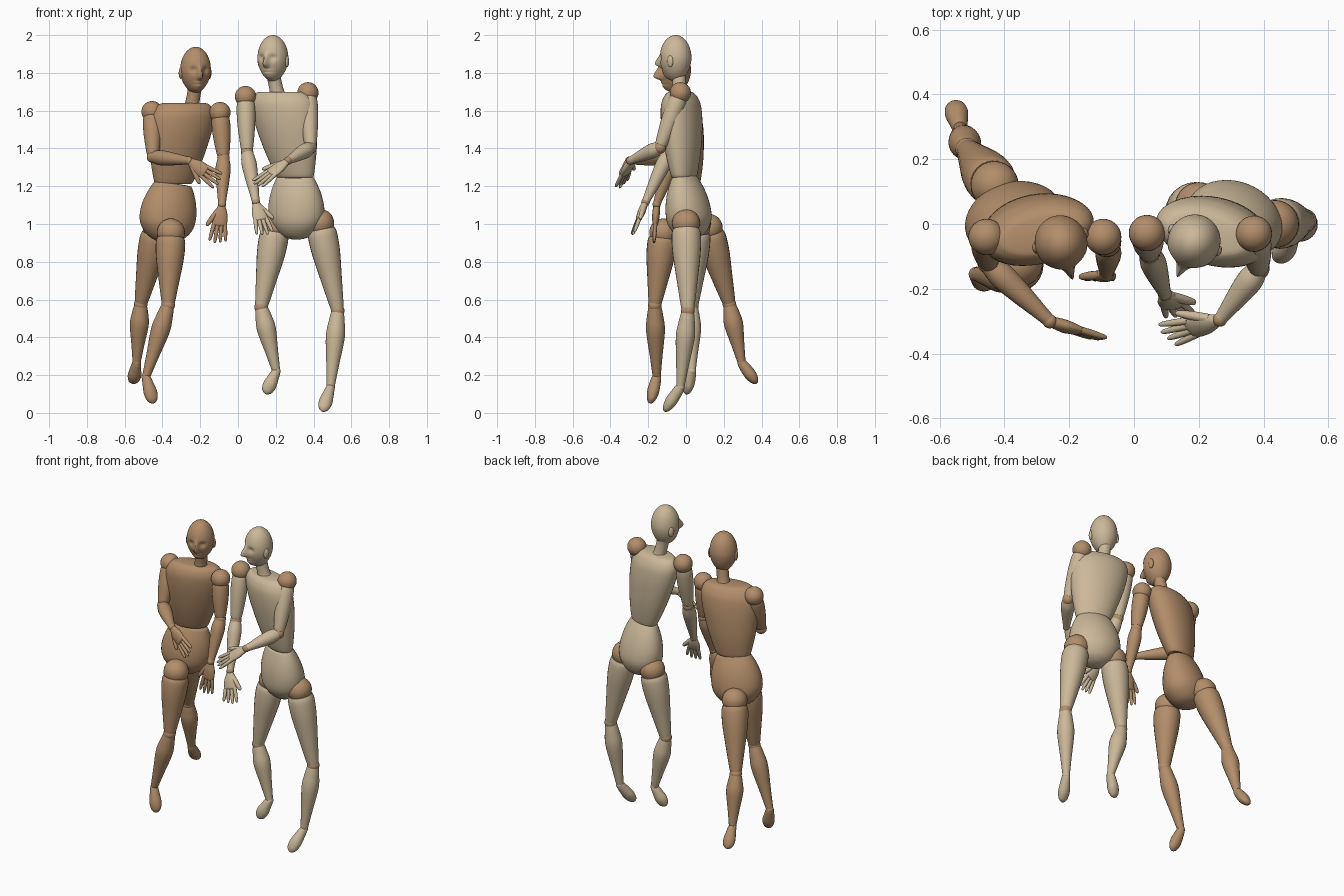
import bpy, bmesh, math
from mathutils import Vector as V, Matrix

cube = bpy.data.objects.get("Cube")
if cube:
    bpy.data.objects.remove(cube, do_unlink=True)


def material(name, rgb):
    m = bpy.data.materials.new(name)
    m.use_nodes = True
    m.diffuse_color = (*rgb, 1)
    m.node_tree.nodes["Principled BSDF"].inputs["Base Color"].default_value = (*rgb, 1)
    return m


BROWN = material("brown wood", (0.45, 0.27, 0.145))
PALE = material("pale wood", (0.60, 0.48, 0.32))


def finish(name, bm, mat):
    bmesh.ops.recalc_face_normals(bm, faces=bm.faces)
    for f in bm.faces:
        f.smooth = True
    me = bpy.data.meshes.new(name)
    bm.to_mesh(me)
    bm.free()
    me.set_sharp_from_angle(angle=math.radians(50))
    me.materials.append(mat)
    ob = bpy.data.objects.new(name, me)
    bpy.context.collection.objects.link(ob)
    return ob


def smooth_profile(pts, steps=5):
    """Catmull-Rom resampling of (t, width, depth) profile points."""
    pts = [V(p) for p in pts]
    ext = [pts[0]] + pts + [pts[-1]]
    out = []
    for a, b, c, d in zip(ext, ext[1:], ext[2:], ext[3:]):
        for i in range(steps):
            u = i / steps
            out.append(0.5 * (2 * b + (c - a) * u + (2 * a - 5 * b + 4 * c - d) * u * u
                              + (3 * b - a - 3 * c + d) * u ** 3))
    return out + [pts[-1]]


def loft(name, p0, p1, side0, profile, mat, side1=None, n=28, steps=5, level=False):
    """Elliptical rings along p0-p1; the width axis turns from side0 to side1."""
    p0, p1, side0 = V(p0), V(p1), V(side0)
    side1 = V(side1) if side1 else side0
    axis = V((0, 0, 1)) if level else (p1 - p0).normalized()
    bm, rings = bmesh.new(), []
    for t, w, d in smooth_profile(profile, steps):
        s = side0.lerp(side1, min(max(t, 0), 1))
        s = (s - axis * s.dot(axis)).normalized()
        f = axis.cross(s)
        c = p0.lerp(p1, t)
        w, d = max(w, 0.0005), max(d, 0.0005)
        rings.append([bm.verts.new(c + s * w * math.cos(a) + f * d * math.sin(a))
                      for a in (math.tau * k / n for k in range(n))])
    for r, q in zip(rings, rings[1:]):
        for k in range(n):
            bm.faces.new((r[k], r[(k + 1) % n], q[(k + 1) % n], q[k]))
    bm.faces.new(rings[0])
    bm.faces.new(rings[-1])
    return finish(name, bm, mat)


def limb(name, p0, p1, radii, mat, n=24, steps=5):
    pts = [(t, r, r) for t, r in radii]
    d = V(p1) - V(p0)
    side = (1, 0, 0) if abs(d.x) < 0.8 * d.length else (0, 1, 0)
    return loft(name, p0, p1, side, pts, mat, n=n, steps=steps)


def ball(name, c, r, mat):
    bm = bmesh.new()
    bmesh.ops.create_uvsphere(bm, u_segments=28, v_segments=16, radius=r,
                              matrix=Matrix.Translation(c))
    return finish(name, bm, mat)


THIGH = [(0, .07), (.08, .078), (.3, .074), (.65, .054), (.95, .036), (1, .031)]
CALF = [(.02, .034), (.15, .043), (.35, .05), (.7, .034), (1, .021)]
UPPER = [(.04, .04), (.2, .049), (.5, .047), (.85, .036), (.96, .03)]
FOREARM = [(.03, .032), (.22, .04), (.5, .035), (.85, .024), (1, .02)]
FOOT = [(-.08, .012, .012), (.0, .022, .024), (.3, .03, .03), (.6, .036, .031),
        (.85, .029, .022), (.97, .013, .01), (1, 0, 0)]
CHEST = [(0, .09, .05), (.02, .106, .062), (.3, .142, .088), (.6, .168, .102), (.82, .175, .1),
         (.93, .16, .085), (.985, .135, .065), (1, .115, .05)]
PELVIS = [(0, .09, .052), (.03, .106, .064), (.25, .137, .095), (.5, .153, .113),
          (.72, .143, .112), (.9, .098, .08), (.98, .045, .04), (1, 0, 0)]


def hand(tag, wrist, tip, side, thumb, mat):
    """Flat palm, four fanned fingers and a thumb on the given side."""
    wrist, tip, side = V(wrist), V(tip), V(side)
    d = tip - wrist
    axis = d.normalized()
    side = (side - axis * side.dot(axis)).normalized() * thumb
    loft(tag + "_palm", wrist, wrist + d * .55, side,
         [(-.05, .014, .012), (.1, .021, .017), (.5, .037, .02), (.9, .038, .015), (1, .029, .009)], mat)
    finger = [(0, .011), (.5, .0105), (.9, .0075), (1, .003)]
    for i in range(4):
        u = (i - 1.5) / 1.5
        base = wrist + d * .48 + side * u * .028
        end = wrist + d * (1 - .07 * abs(u - .2)) + side * u * .043
        limb(f"{tag}_finger_{i + 1}", base, end, finger, mat, n=12, steps=3)
    limb(tag + "_thumb", wrist + d * .15 + side * .015, wrist + d * .58 + side * .068,
         [(0, .014), (.5, .014), (.9, .01), (1, .003)], mat, n=12, steps=3)


def head(tag, centre, facing, up, mat):
    """Egg-shaped head with sculpted nose, eye sockets, mouth and chin."""
    up = V(up).normalized()
    f = V(facing)
    f = (f - up * f.dot(up)).normalized()
    left = up.cross(f)
    frame = Matrix((left, -f, up)).transposed().to_4x4()
    frame.translation = V(centre)
    g = lambda v, c, s: math.exp(-((v - c) / s) ** 2)
    bm = bmesh.new()
    bmesh.ops.create_uvsphere(bm, u_segments=96, v_segments=64, radius=1)
    for v in bm.verts:
        x, y, z = v.co
        low = max(-z, 0)
        px, py, pz = x * .081 * (1 - .18 * low ** 2), y * .085 * (1 - .1 * low), z * .123
        if y < 0:
            front = min(1, -y * 1.6)
            nose = .04 * g(px, 0, .014) * (g(pz, -.032, .016) if pz < -.032 else g(pz, -.032, .042))
            eyes = -.013 * g(abs(px), .033, .019) * g(pz, .004, .016)
            mouth = .008 * g(px, 0, .025) * (g(pz, -.064, .007) + g(pz, -.08, .008))
            chin = .014 * g(px, 0, .035) * g(pz, -.1, .02)
            py -= (nose + eyes + mouth + chin) * front
        v.co = (px, py, pz)
    bm.transform(frame)
    finish(tag + "_head", bm, mat)
    for sgn, word in ((1, "left"), (-1, "right")):
        bm = bmesh.new()
        bmesh.ops.create_uvsphere(bm, u_segments=20, v_segments=12, radius=1)
        bm.transform(frame @ Matrix.Translation((sgn * .079, .006, -.016))
                     @ Matrix.Diagonal((.011, .017, .031, 1)))
        finish(f"{tag}_{word}_ear", bm, mat)


def figure(tag, mat, spec):
    # Trunk
    loft(tag + "_chest", spec["waist"], spec["chest_top"], spec["hip_axis"], CHEST, mat,
         side1=spec["shoulder_axis"], n=40, level=True)
    loft(tag + "_pelvis", spec["waist"], spec["crotch"], spec["hip_axis"], PELVIS, mat, n=40)
    limb(tag + "_neck", spec["neck"][0], spec["neck"][1],
         [(0, .043), (.25, .037), (.7, .036), (1, .04)], mat)
    head(tag, *spec["head"], mat)
    # Arms: shoulder, elbow, wrist, fingertip, spread direction, thumb side
    for word, (s, e, w, tip, side, thumb) in spec["arms"].items():
        name = f"{tag}_{word}"
        ball(name + "_shoulder", s, .056, BROWN)
        limb(name + "_upper_arm", s, e, UPPER, mat)
        ball(name + "_elbow", e, .033, BROWN)
        limb(name + "_forearm", e, w, FOREARM, mat)
        ball(name + "_wrist", w, .022, BROWN)
        hand(name, w, tip, side, thumb, mat)
    # Legs: hip, knee, ankle, toe
    for word, (h, k, a, toe) in spec["legs"].items():
        name = f"{tag}_{word}"
        ball(name + "_hip", h, .074, BROWN)
        low = V(h).lerp(V(k), .07)
        limb(name + "_thigh", low, k, THIGH, mat)
        ball(name + "_knee", k, .036, BROWN)
        limb(name + "_calf", k, a, CALF, mat)
        ball(name + "_ankle", a, .023, mat)
        loft(name + "_foot", a, toe, (1, .2, 0), FOOT, mat)


figure("brown_figure", BROWN, {
    "waist": (-.342, .01, 1.215), "chest_top": (-.285, -.03, 1.64), "crotch": (-.395, .015, .9),
    "hip_axis": (.93, .3, 0), "shoulder_axis": (1, .25, 0),
    "neck": ((-.245, -.03, 1.62), (-.225, -.045, 1.74)),
    "head": ((-.225, -.058, 1.815), (.3, -.95, 0), (.02, -.04, 1)),
    "arms": {
        "left": ((-.095, -.04, 1.59), (-.077, -.07, 1.35), (-.085, -.155, 1.105),
                 (-.11, -.17, .895), (1, 0, 0), -1),
        "right": ((-.455, -.04, 1.595), (-.45, -.12, 1.355), (-.26, -.3, 1.335),
                  (-.095, -.355, 1.22), (.5, 0, .8), -1)},
    "legs": {
        "left": ((-.355, -.12, .955), (-.37, -.165, .57), (-.487, -.155, .19), (-.447, -.19, .05)),
        "right": ((-.43, .12, .98), (-.515, .23, .575), (-.537, .295, .265), (-.555, .375, .155))},
})

figure("pale_figure", PALE, {
    "waist": (.302, -.01, 1.25), "chest_top": (.225, -.03, 1.7), "crotch": (.315, .03, .918),
    "hip_axis": (.93, -.37, 0), "shoulder_axis": (1, -.25, 0),
    "neck": ((.21, -.03, 1.68), (.185, -.04, 1.8)),
    "head": ((.185, -.055, 1.877), (-.43, -.9, 0), (0, 0, 1)),
    "arms": {
        "left": ((.37, -.03, 1.695), (.385, -.138, 1.405), (.265, -.295, 1.335),
                 (.09, -.345, 1.205), (.3, .6, .7), 1),
        "right": ((.04, -.028, 1.675), (.048, -.09, 1.38), (.095, -.215, 1.115),
                  (.145, -.285, .94), (1, .1, 0), 1)},
    "legs": {
        "left": ((.435, 0, 1.005), (.528, .01, .54), (.49, -.03, .135), (.447, -.115, .008)),
        "right": ((.2, .055, .985), (.123, .03, .56), (.203, .03, .22), (.145, 0, .1))},
})
